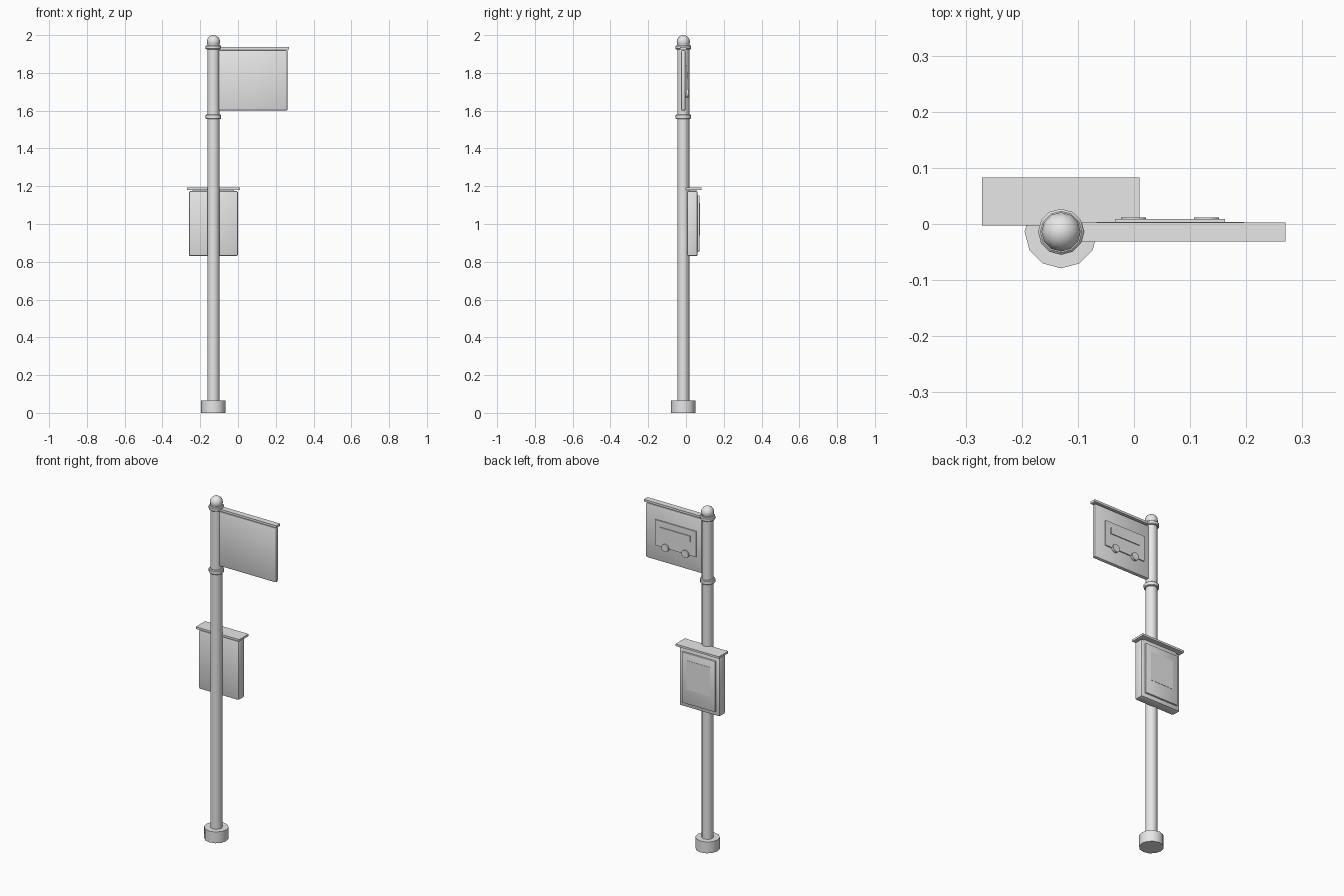
import bpy
import math

if "Cube" in bpy.data.objects:
    bpy.data.objects.remove(bpy.data.objects["Cube"])

PX, PY = -0.13, -0.014   # pole axis

grey = bpy.data.materials.new("light_grey")
grey.diffuse_color = (0.8, 0.8, 0.8, 1)
grey.use_nodes = True
grey.node_tree.nodes["Principled BSDF"].inputs["Base Color"].default_value = grey.diffuse_color


def finish(name, bevel=0.0, segments=2):
    ob = bpy.context.object
    ob.name = name
    ob.data.materials.append(grey)
    if bevel:
        bpy.ops.object.transform_apply(location=False, rotation=True, scale=True)
        m = ob.modifiers.new("rounded_edges", 'BEVEL')
        m.width, m.segments = bevel, segments
        m.limit_method, m.angle_limit = 'ANGLE', math.radians(40)
        bpy.ops.object.modifier_apply(modifier=m.name)
    bpy.ops.object.shade_smooth_by_angle(angle=math.radians(35))
    return ob


def box(name, x, y, z, bevel=0.0):
    """Box from (min, max) pairs."""
    bpy.ops.mesh.primitive_cube_add(
        size=1, location=[(a + b) / 2 for a, b in (x, y, z)])
    bpy.context.object.scale = [b - a for a, b in (x, y, z)]
    bpy.ops.object.transform_apply(location=False, rotation=False, scale=True)
    return finish(name, bevel)


def post(name, r, z0, z1, bevel=0.0, sides=12):
    bpy.ops.mesh.primitive_cylinder_add(
        vertices=sides, radius=r, depth=z1 - z0, location=(PX, PY, (z0 + z1) / 2))
    return finish(name, bevel, 1)


# Pole, foot, collars and ball finial
post("base", 0.065, 0, 0.066)
post("pole", 0.032, 0.06, 1.95)
post("lower_collar", 0.041, 1.555, 1.58, 0.004)
post("upper_collar", 0.041, 1.924, 1.946, 0.004)
bpy.ops.mesh.primitive_uv_sphere_add(segments=12, ring_count=8, radius=0.035,
                                     location=(PX, PY, 1.965))
finish("finial")

# Flag sign with its cap strip
box("sign_plate", (-0.12, 0.263), (-0.026, -0.002), (1.60, 1.92), 0.008)
box("sign_cap", (-0.13, 0.27), (-0.031, 0.003), (1.925, 1.938))

# Raised vehicle pictogram on the back of the sign
box("pictogram_body", (-0.067, 0.196), (-0.006, 0.004), (1.69, 1.84))
box("pictogram_window", (-0.033, 0.162), (0.0, 0.009), (1.77, 1.805))
for i, x in enumerate((-0.001, 0.129)):
    bpy.ops.mesh.primitive_cylinder_add(
        vertices=12, radius=0.0225, depth=0.016, location=(x, 0.004, 1.693),
        rotation=(math.pi / 2, 0, 0))
    finish(f"pictogram_wheel_{i + 1}")

# Timetable case behind the pole
box("case", (-0.26, 0.0), (0.006, 0.062), (0.83, 1.175), 0.009)
box("case_door", (-0.238, -0.022), (0.055, 0.072), (0.855, 1.152), 0.003)
box("timetable", (-0.205, -0.055), (0.070, 0.0735), (0.94, 1.11))
box("case_roof", (-0.271, 0.01), (-0.003, 0.083), (1.181, 1.193))
box("case_roof_mount", (-0.24, -0.02), (0.015, 0.055), (1.17, 1.185))
